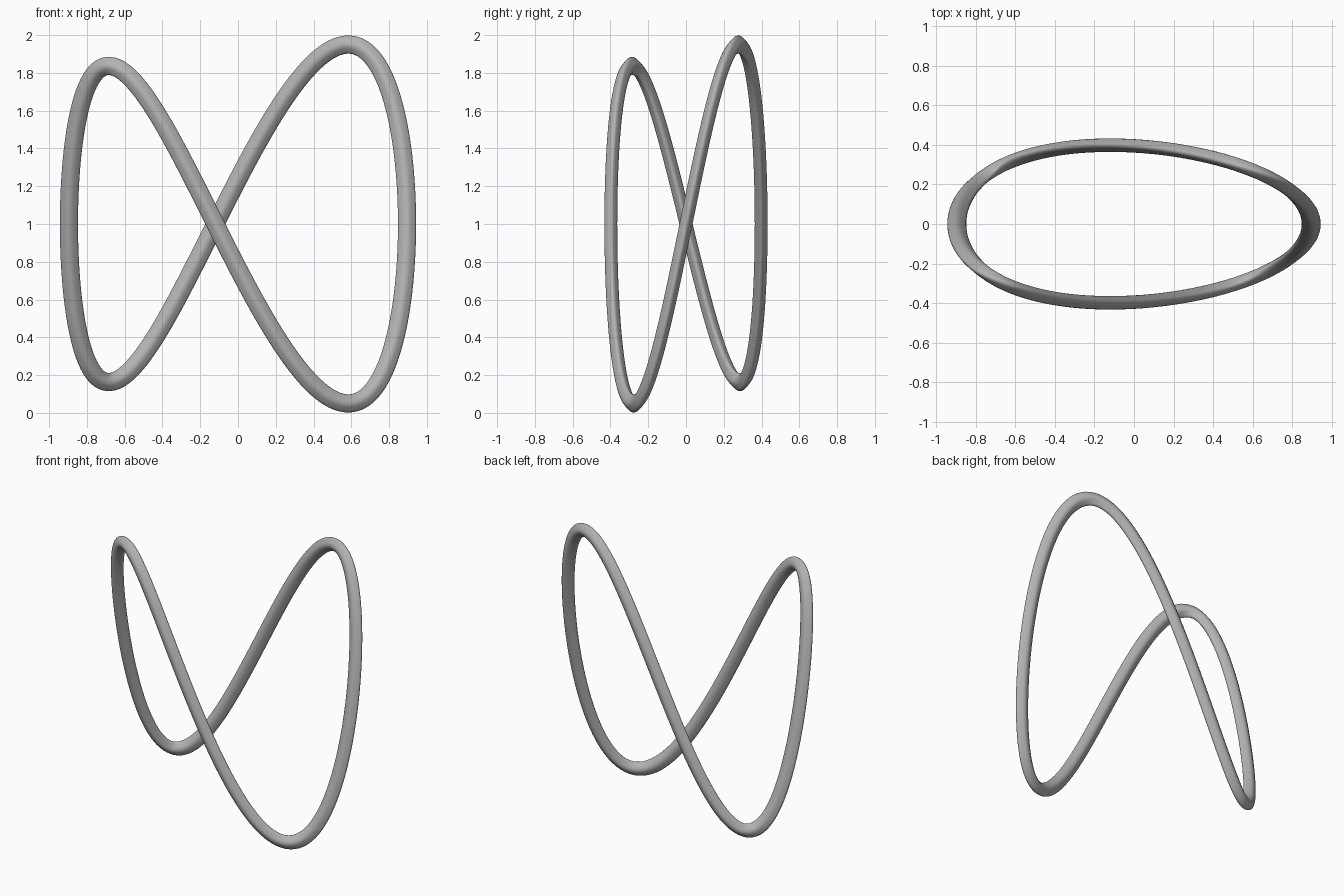
import bpy, bmesh
from math import sin, cos, pi
from mathutils import Vector

cube = bpy.data.objects.get("Cube")
if cube:
    bpy.data.objects.remove(cube, do_unlink=True)

STEPS, SIDES = 200, 32
WIDE, THIN, FLUTE = 0.048, 0.034, 0.06

# Grey material
grey = bpy.data.materials.new("plain grey")
grey.use_nodes = True
colour = (0.45, 0.45, 0.45, 1)
grey.diffuse_color = colour
grey.node_tree.nodes["Principled BSDF"].inputs["Base Color"].default_value = colour


def path(t):
    """Closed saddle loop, with one end taller than the other."""
    return Vector((0.895 * cos(t) - 0.12 * sin(t) ** 2,
                   0.398 * sin(t),
                   1 + (0.893 + 0.08 * cos(t)) * sin(2 * t)))


def ring(bm, t):
    """Fluted oval section, square to the path and thinnest front to back."""
    tangent = (path(t + 0.001) - path(t - 0.001)).normalized()
    depth = Vector((0, 1, 0))
    depth = (depth - tangent * depth.dot(tangent)).normalized()
    width = tangent.cross(depth)
    verts = []
    for i in range(SIDES):
        a = 2 * pi * i / SIDES
        r = 1 - FLUTE + FLUTE * cos(4 * a)
        verts.append(bm.verts.new(path(t) + width * WIDE * r * cos(a)
                                  + depth * THIN * r * sin(a)))
    return verts


# Saddle loop tube
bm = bmesh.new()
rings = [ring(bm, 2 * pi * s / STEPS) for s in range(STEPS)]
for s in range(STEPS):
    a, b = rings[s], rings[(s + 1) % STEPS]
    for i in range(SIDES):
        j = (i + 1) % SIDES
        bm.faces.new((a[i], a[j], b[j], b[i]))
bmesh.ops.recalc_face_normals(bm, faces=bm.faces)
mesh = bpy.data.meshes.new("saddle_loop")
bm.to_mesh(mesh)
bm.free()
mesh.materials.append(grey)
mesh.shade_smooth()
loop = bpy.data.objects.new("saddle_loop", mesh)
bpy.context.collection.objects.link(loop)
